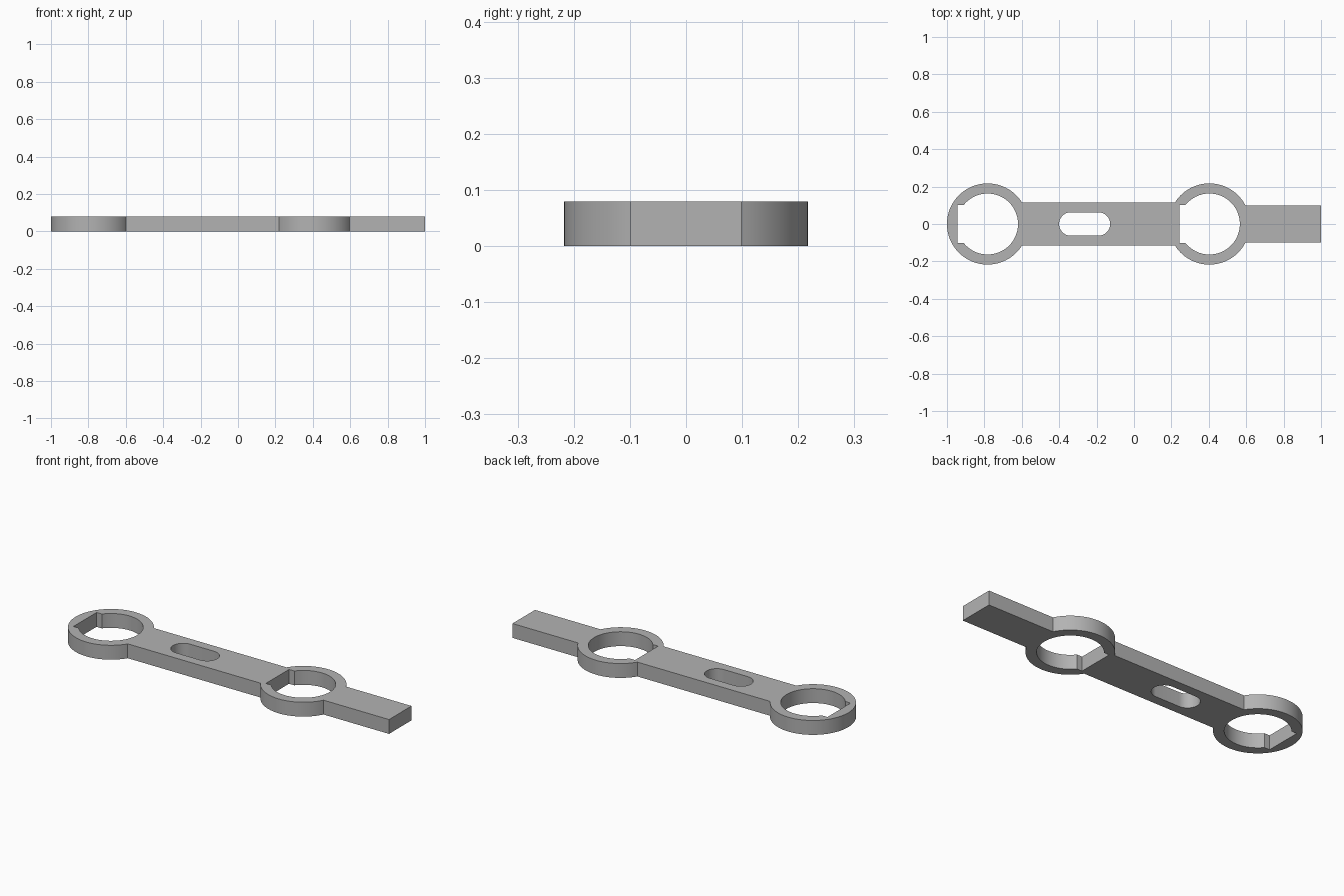
import bpy, bmesh
from math import pi, sin, cos, asin, sqrt

if "Cube" in bpy.data.objects:
    bpy.data.objects.remove(bpy.data.objects["Cube"])

THICK = 0.08
RING_X = (-0.783, 0.403)      # ring centres
R_OUT, R_IN = 0.217, 0.163
BAR, HANDLE = 0.115, 0.099    # half widths
NOTCH, NOTCH_DEPTH = 0.102, 0.16


def arc(cx, r, a0, a1, n):
    """Points on a circle centred on the x axis, from angle a0 to a1."""
    return [(cx + r * cos(a0 + (a1 - a0) * i / n), r * sin(a0 + (a1 - a0) * i / n))
            for i in range(n + 1)]


def mirrored(upper):
    """Close an upper half outline with its reflection in the x axis."""
    return upper + [(x, -y) for x, y in reversed(upper) if abs(y) > 1e-5]


# Outer outline: handle end, right ring, bar, left ring
a_handle, a_bar = asin(HANDLE / R_OUT), asin(BAR / R_OUT)
outline = mirrored([(1.0, HANDLE)]
                   + arc(RING_X[1], R_OUT, a_handle, pi - a_bar, 40)
                   + arc(RING_X[0], R_OUT, a_bar, pi, 48))

# Ring openings, each with a flat-backed notch on its right-hand side
a_notch = pi - asin(NOTCH / R_IN)
openings = [mirrored(arc(cx, R_IN, 0, a_notch, 40) + [(cx - NOTCH_DEPTH, NOTCH)])
            for cx in RING_X]

# Rounded slot in the bar
slot_r = 0.0625
slot = mirrored(arc(-0.19, slot_r, 0, pi / 2, 12) + arc(-0.338, slot_r, pi / 2, pi, 12))

# Filled profile extruded to full thickness
curve = bpy.data.curves.new("spanner_profile", "CURVE")
curve.dimensions = "2D"
curve.fill_mode = "BOTH"
curve.extrude = THICK / 2
for loop in [outline, slot] + openings:
    spline = curve.splines.new("POLY")
    spline.points.add(len(loop) - 1)
    for point, (x, y) in zip(spline.points, loop):
        point.co = (x, y, 0, 1)
    spline.use_cyclic_u = True

body = bpy.data.objects.new("two_ring_bar", curve)
bpy.context.collection.objects.link(body)
bpy.context.view_layer.objects.active = body
body.select_set(True)
bpy.ops.object.convert(target="MESH")
body = bpy.context.view_layer.objects.active

# Weld caps to walls and stand it on the floor
bm = bmesh.new()
bm.from_mesh(body.data)
bmesh.ops.remove_doubles(bm, verts=bm.verts, dist=1e-5)
bmesh.ops.recalc_face_normals(bm, faces=bm.faces)
bmesh.ops.translate(bm, verts=bm.verts, vec=(0, 0, THICK / 2))
bm.to_mesh(body.data)
bm.free()
bpy.ops.object.shade_smooth_by_angle(angle=pi / 6)

# Plain grey
grey = bpy.data.materials.new("plain_grey")
grey.use_nodes = True
colour = (0.45, 0.45, 0.45, 1)
grey.diffuse_color = colour
grey.node_tree.nodes["Principled BSDF"].inputs["Base Color"].default_value = colour
body.data.materials.clear()
body.data.materials.append(grey)
